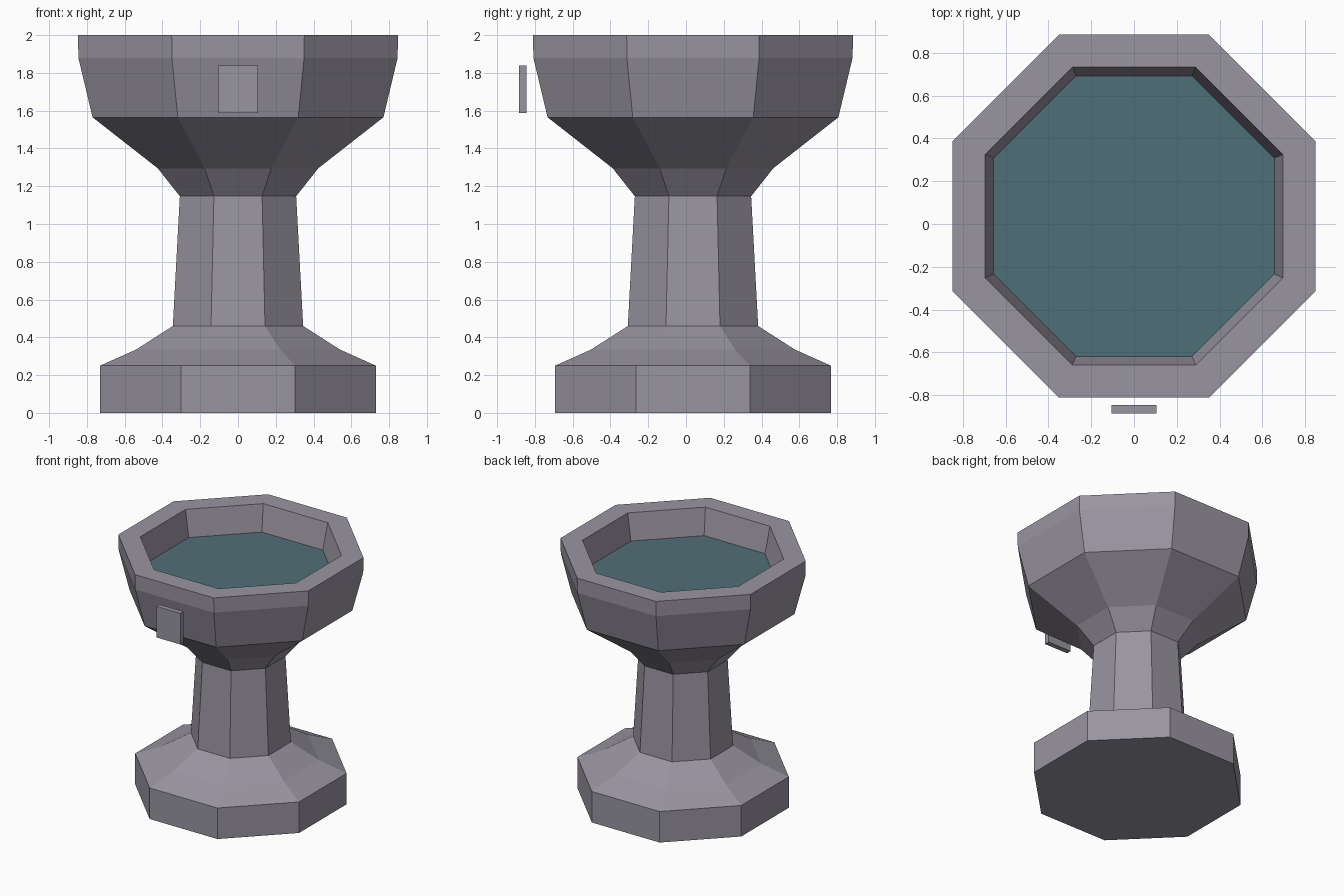
import bpy
import bmesh
from math import cos, sin, pi

if "Cube" in bpy.data.objects:
    bpy.data.objects.remove(bpy.data.objects["Cube"])

SIDES = 8
CENTRE_Y = 0.037


def make_material(name, rgb):
    mat = bpy.data.materials.new(name)
    mat.use_nodes = True
    colour = (*rgb, 1.0)
    mat.diffuse_color = colour
    mat.node_tree.nodes["Principled BSDF"].inputs["Base Color"].default_value = colour
    return mat


def finish(bm, name, mat):
    mesh = bpy.data.meshes.new(name)
    bm.to_mesh(mesh)
    bm.free()
    mesh.materials.append(mat)
    obj = bpy.data.objects.new(name, mesh)
    bpy.context.collection.objects.link(obj)
    return obj


def ring(bm, apothem, z):
    """Octagon of vertices with flat sides facing the axes."""
    r = apothem / cos(pi / SIDES)
    angles = [(i + 0.5) * 2 * pi / SIDES for i in range(SIDES)]
    return [bm.verts.new((r * cos(a), CENTRE_Y + r * sin(a), z)) for a in angles]


def lathe(name, profile, mat):
    """Stack of octagons, given as (apothem, height), capped at both ends."""
    bm = bmesh.new()
    rings = [ring(bm, a, z) for a, z in profile]
    for low, high in zip(rings, rings[1:]):
        for i in range(SIDES):
            j = (i + 1) % SIDES
            bm.faces.new((low[i], low[j], high[j], high[i]))
    bm.faces.new(rings[0][::-1])
    bm.faces.new(rings[-1])
    return finish(bm, name, mat)


stone = make_material("grey stone", (0.32, 0.30, 0.355))
water = make_material("dark teal water", (0.078, 0.156, 0.184))

# Stone basin: foot, stem, bowl outside, rim, bowl inside
lathe("stone_basin", [
    (0.73, 0), (0.73, 0.25), (0.54, 0.335), (0.345, 0.46),
    (0.308, 1.147), (0.425, 1.295), (0.77, 1.565), (0.845, 1.88), (0.847, 2),
    (0.695, 2), (0.655, 1.79), (0.62, 1.6),
], stone)

# Water surface
bm = bmesh.new()
bm.faces.new(ring(bm, 0.655, 1.79))
finish(bm, "water_surface", water)

# Small plaque floating in front of the bowl
bm = bmesh.new()
bmesh.ops.create_cube(bm, size=1)
bmesh.ops.scale(bm, vec=(0.21, 0.04, 0.25), verts=bm.verts)
bmesh.ops.translate(bm, vec=(0, -0.865, 1.713), verts=bm.verts)
finish(bm, "front_plaque", stone)
